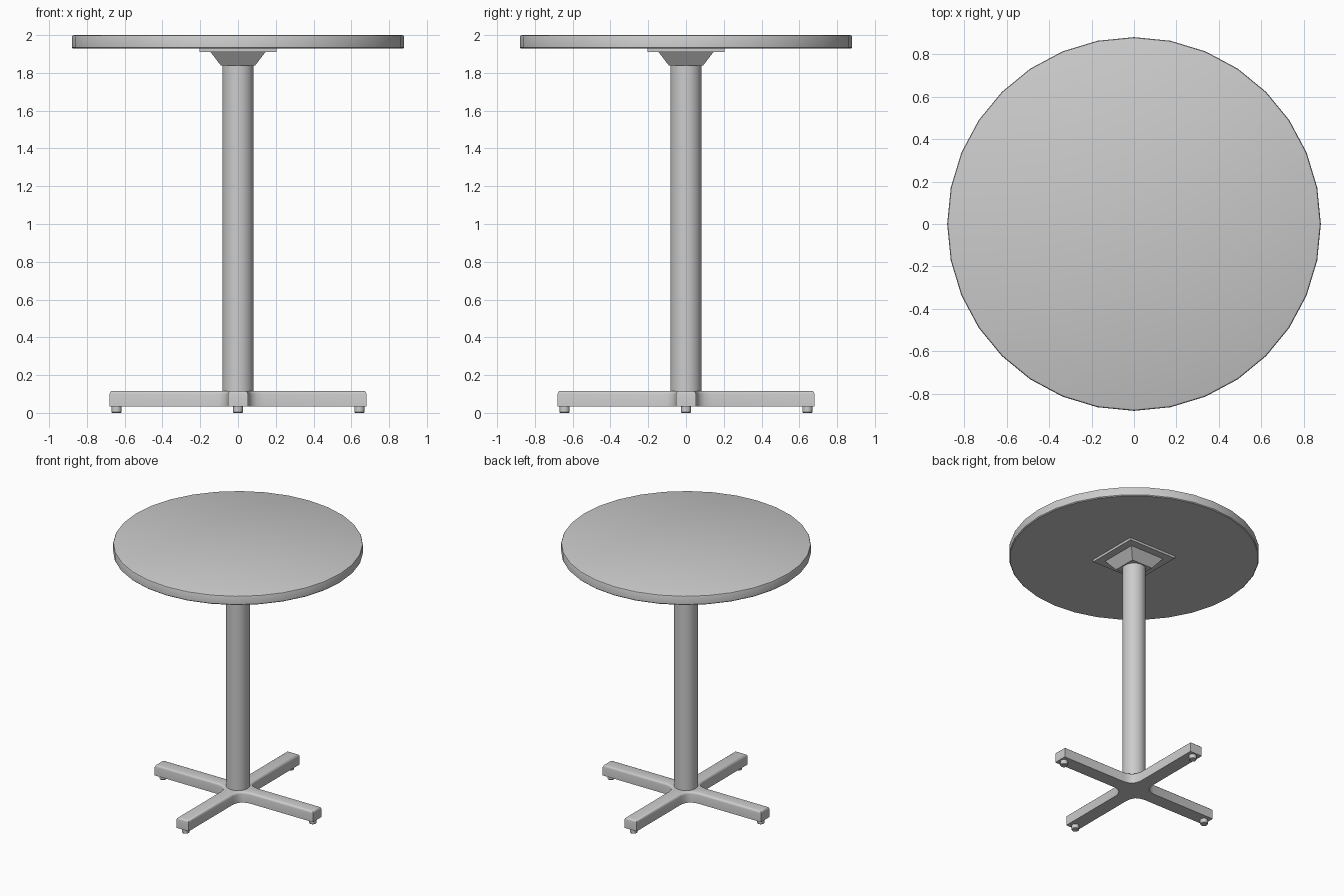
import bpy, bmesh, math

if "Cube" in bpy.data.objects:
    bpy.data.objects.remove(bpy.data.objects["Cube"])


def finish(name, bm, angle=35):
    bmesh.ops.recalc_face_normals(bm, faces=bm.faces)
    mesh = bpy.data.meshes.new(name)
    bm.to_mesh(mesh)
    bm.free()
    ob = bpy.data.objects.new(name, mesh)
    bpy.context.collection.objects.link(ob)
    bpy.ops.object.select_all(action='DESELECT')
    bpy.context.view_layer.objects.active = ob
    ob.select_set(True)
    bpy.ops.object.shade_smooth_by_angle(angle=math.radians(angle))
    return ob


def stack(name, rings, sides, turn=0.0, centre=(0, 0)):
    """Closed solid through (radius, z) rings."""
    bm = bmesh.new()
    loops = []
    for r, z in rings:
        angles = [turn + math.tau * i / sides for i in range(sides)]
        loops.append([bm.verts.new((centre[0] + r * math.cos(a), centre[1] + r * math.sin(a), z))
                      for a in angles])
    for lo, hi in zip(loops, loops[1:]):
        for i in range(sides):
            j = (i + 1) % sides
            bm.faces.new((lo[i], lo[j], hi[j], hi[i]))
    bm.faces.new(loops[0])
    bm.faces.new(loops[-1])
    return finish(name, bm)


# Round top with a softened rim
stack("table_top", [(0.874, 1.928), (0.88, 1.934), (0.88, 1.99), (0.877, 1.997), (0.87, 2.0)], 32)

# Square mounting plate and its tapered socket
S = math.sqrt(2)
stack("mounting_plate", [(0.204 * S, 1.91), (0.204 * S, 1.93)], 4, math.pi / 4)
stack("column_socket", [(0.09 * S, 1.838), (0.145 * S, 1.91)], 4, math.pi / 4)

# Column
stack("column", [(0.083, 0.10), (0.083, 1.86)], 32)

# Four-armed base with filleted inner corners
quarter = [(0.68, -0.052), (0.68, 0.052), (0.135, 0.052), (0.098, 0.062),
           (0.075, 0.075), (0.062, 0.098), (0.052, 0.135)]
bm = bmesh.new()
outline = []
for k in range(4):
    c, s = round(math.cos(k * math.pi / 2)), round(math.sin(k * math.pi / 2))
    outline += [bm.verts.new((c * x - s * y, s * x + c * y, 0.035)) for x, y in quarter]
face = bm.faces.new(outline)
lifted = bmesh.ops.extrude_face_region(bm, geom=[face], use_keep_orig=True)["geom"]
top = [v for v in lifted if isinstance(v, bmesh.types.BMVert)]
bmesh.ops.translate(bm, verts=top, vec=(0, 0, 0.082))
rim = [e for e in bm.edges if all(v.co.z > 0.1 for v in e.verts)]
bmesh.ops.recalc_face_normals(bm, faces=bm.faces)
bmesh.ops.bevel(bm, geom=rim, offset=0.017, segments=3, profile=0.5, affect='EDGES')
finish("cross_base", bm)

# Small round feet under the arm tips
for n, (x, y) in enumerate([(0.643, 0), (0, 0.643), (-0.643, 0), (0, -0.643)]):
    stack(f"foot_{n + 1}", [(0.024, 0.0), (0.027, 0.004), (0.027, 0.04)], 16, centre=(x, y))
